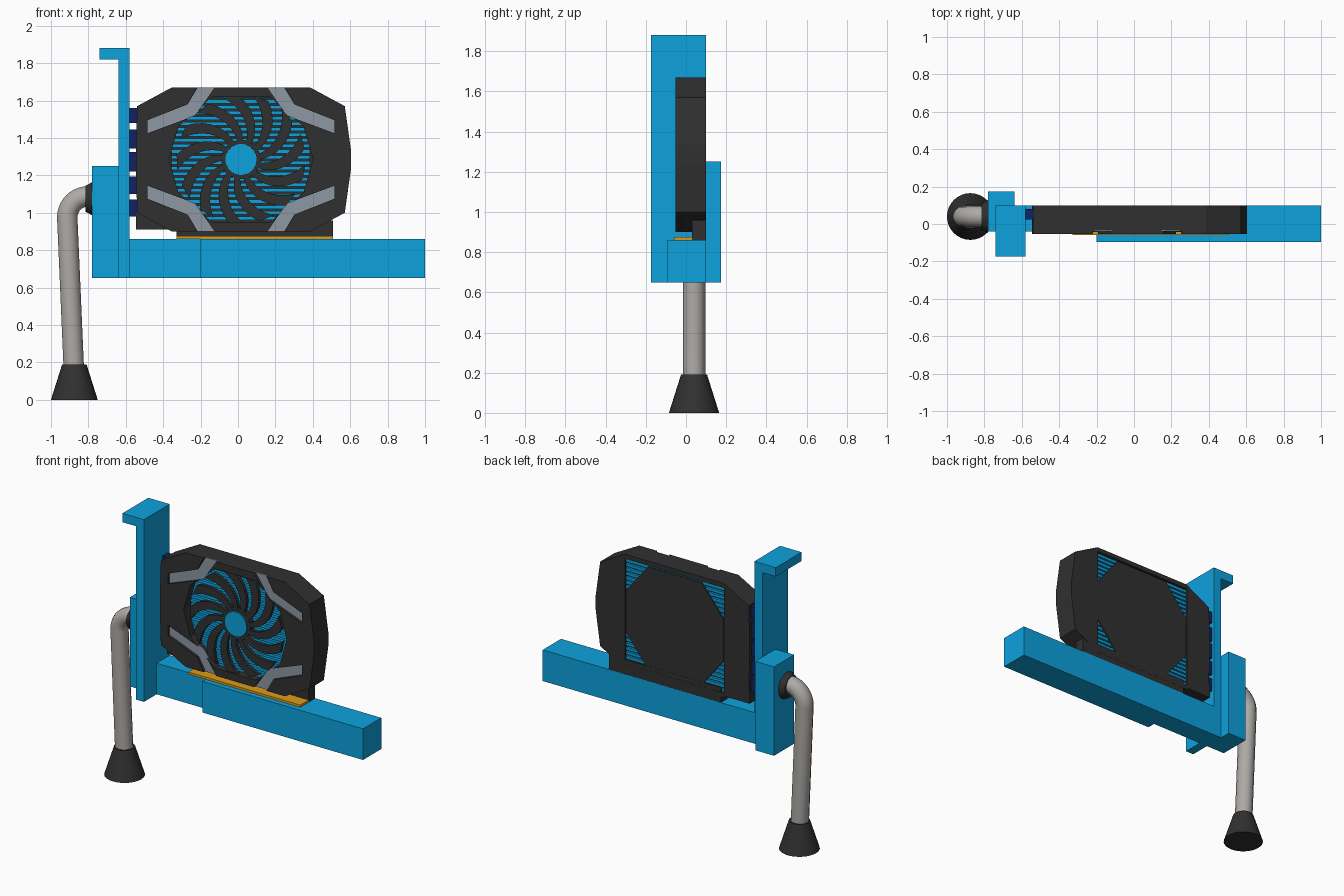
import bpy, bmesh, math
from mathutils import Matrix, Vector

if "Cube" in bpy.data.objects:
    bpy.data.objects.remove(bpy.data.objects["Cube"])


def mat(name, c):
    m = bpy.data.materials.new(name)
    m.diffuse_color = (*c, 1)
    m.use_nodes = True
    m.node_tree.nodes["Principled BSDF"].inputs["Base Color"].default_value = m.diffuse_color
    return m


BLUE = mat("blue", (0.004, 0.36, 0.73))
DARK = mat("charcoal", (0.03, 0.03, 0.03))
NAVY = mat("navy", (0.005, 0.016, 0.13))
GOLD = mat("gold", (0.72, 0.33, 0.01))
SILVER = mat("silver", (0.27, 0.31, 0.36))
PIPE = mat("pipe_grey", (0.42, 0.40, 0.38))
CX, CZ = 0.016, 1.285  # fan centre


def finish(name, bm, m):
    bmesh.ops.recalc_face_normals(bm, faces=bm.faces)
    me = bpy.data.meshes.new(name)
    bm.to_mesh(me)
    bm.free()
    me.materials.append(m)
    ob = bpy.data.objects.new(name, me)
    bpy.context.collection.objects.link(ob)
    return ob


def add_box(bm, x, y, z):
    size = Matrix.Diagonal((x[1] - x[0], y[1] - y[0], z[1] - z[0], 1))
    mid = Matrix.Translation((sum(x) / 2, sum(y) / 2, sum(z) / 2))
    bmesh.ops.create_cube(bm, size=1, matrix=mid @ size)


def box(name, x, y, z, m):
    bm = bmesh.new()
    add_box(bm, x, y, z)
    return finish(name, bm, m)


def add_prism(bm, pts, y0, y1):
    # (x, z) outline around the fan centre, extruded along y
    f = bm.faces.new([bm.verts.new((CX + x, y0, CZ + z)) for x, z in pts])
    r = bmesh.ops.extrude_face_region(bm, geom=[f])
    bmesh.ops.translate(bm, vec=(0, y1 - y0, 0),
                        verts=[v for v in r["geom"] if isinstance(v, bmesh.types.BMVert)])


def prism(name, outlines, y0, y1, m):
    bm = bmesh.new()
    for pts in outlines:
        add_prism(bm, pts, y0, y1)
    return finish(name, bm, m)


def quad_mirror(pts):
    # quarter outline, top to right, mirrored into a closed outline
    low = [(x, -z) for x, z in reversed(pts) if z > 0]
    right = pts + low
    return right + [(-x, z) for x, z in reversed(right)]


def cone(name, r1, r2, p0, p1, m, seg=32):
    p0, p1 = Vector(p0), Vector(p1)
    d = p1 - p0
    bm = bmesh.new()
    bmesh.ops.create_cone(bm, cap_ends=True, segments=seg, radius1=r1, radius2=r2, depth=d.length,
                          matrix=Matrix.Translation((p0 + p1) / 2) @ d.to_track_quat('Z', 'Y').to_matrix().to_4x4())
    return finish(name, bm, m)


def smooth(ob):
    bpy.ops.object.select_all(action='DESELECT')
    ob.select_set(True)
    bpy.context.view_layer.objects.active = ob
    bpy.ops.object.shade_smooth_by_angle(angle=math.radians(35))


def cut(ob, cutters):
    for c in cutters:
        mod = ob.modifiers.new("cut", 'BOOLEAN')
        mod.object, mod.operation, mod.solver = c, 'DIFFERENCE', 'EXACT'
    me = bpy.data.meshes.new_from_object(ob.evaluated_get(bpy.context.evaluated_depsgraph_get()))
    ob.modifiers.clear()
    ob.data = me
    me.materials.clear()
    me.materials.append(DARK)
    me.polygons.foreach_set("material_index", [0] * len(me.polygons))
    for c in cutters:
        bpy.data.objects.remove(c)


# Blue stand
box("upright_post", (-0.64, -0.58), (-0.175, 0.10), (0.65, 1.88), BLUE)
box("post_top_lip", (-0.74, -0.64), (-0.175, 0.10), (1.82, 1.88), BLUE)
box("pipe_bracket", (-0.78, -0.64), (-0.04, 0.175), (0.65, 1.25), BLUE)
box("beam_inner", (-0.58, -0.20), (-0.04, 0.10), (0.65, 0.86), BLUE)
box("beam_outer", (-0.20, 1.0), (-0.095, 0.10), (0.65, 0.86), BLUE)

# Pipe leg with elbow, flange and foot
cu = bpy.data.curves.new("pipe_leg", 'CURVE')
cu.dimensions = '3D'
cu.bevel_depth, cu.bevel_resolution, cu.use_fill_caps = 0.056, 5, True
sp = cu.splines.new('POLY')
path = [(-0.875, 0.1)] + [(-0.803 - 0.11 * math.cos(a), 0.975 + 0.112 * math.sin(a))
                          for a in [i * math.pi / 20 for i in range(11)]] + [(-0.785, 1.087)]
sp.points.add(len(path) - 1)
for p, (x, z) in zip(sp.points, path):
    p.co = (x, 0.04, z, 1)
cu.materials.append(PIPE)
tmp = bpy.data.objects.new("pipe_path", cu)
bpy.context.collection.objects.link(tmp)
pipe_mesh = bpy.data.meshes.new_from_object(tmp.evaluated_get(bpy.context.evaluated_depsgraph_get()))
bpy.data.objects.remove(tmp)
pipe = bpy.data.objects.new("pipe_leg", pipe_mesh)
bpy.context.collection.objects.link(pipe)
smooth(pipe)
smooth(cone("pipe_flange", 0.07, 0.088, (-0.815, 0.04, 1.075), (-0.78, 0.04, 1.075), DARK))
smooth(cone("pipe_foot", 0.125, 0.065, (-0.875, 0.04, 0), (-0.875, 0.04, 0.19), DARK))

# Card shroud: chamfered body, fan opening, strip recesses, open back
body = quad_mirror([(0.37, 0.385), (0.555, 0.285), (0.588, 0.05)])
body = [(max(x, -0.562), z) for x, z in body]
window = quad_mirror([(0.155, 0.335), (0.335, 0.175), (0.385, 0)])
strip = [(-0.50, 0.21), (-0.285, 0.295), (-0.23, 0.386), (-0.135, 0.386), (-0.245, 0.235), (-0.50, 0.14)]
strips = [[(sx * x, sz * z) for x, z in strip] for sx in (1, -1) for sz in (1, -1)]
recess = [[(x, z * 1.02 if abs(z) > 0.38 else z) for x, z in s] for s in strips]
shroud = prism("card_shroud", [body], -0.053, 0.10, DARK)
cut(shroud, [prism("window_cutter", [window], -0.2, 0.05, DARK),
             prism("strip_cutter", recess, -0.2, -0.035, DARK),
             box("back_cutter", (-0.355, 0.385), (0.0, 0.2), (0.93, 1.64), DARK)])
prism("silver_strips", strips, -0.037, -0.033, SILVER)

# Lower rear corner, edge tab and gold contacts
box("rear_corner", (-0.546, -0.355), (0.02, 0.10), (0.91, 1.0), DARK)
box("edge_tab", (-0.33, 0.507), (0.03, 0.099), (0.86, 0.96), DARK)
box("gold_contacts", (-0.33, 0.507), (-0.06, 0.03), (0.86, 0.875), GOLD)

# Heat sink slats and back plate
bm = bmesh.new()
for i in range(24):
    z = 0.932 + i * 0.0297
    add_box(bm, (-0.355, 0.385), (0.0, 0.09), (z, z + 0.019))
finish("heat_sink_slats", bm, BLUE)
box("heat_sink_core", (-0.355, 0.385), (0.03, 0.075), (0.93, 1.64), DARK)
prism("back_plate", [quad_mirror([(0.20, 0.345), (0.365, 0.14)])], 0.08, 0.098, DARK)

# Fan with swept blades and blue hub
N, R0, R1, SWEEP, STEPS = 13, 0.09, 0.345, 0.65, 8
blades = []
for k in range(N):
    a0 = k * math.tau / N
    edges = []
    for off, w in ((0, 0), (0.24, 0.06)):
        edges.append([])
        for i in range(STEPS + 1):
            t = i / STEPS
            r = R0 + (R1 - R0) * t
            a = a0 + SWEEP * t ** 1.3 + off + w * (1 - t)
            x, z = r * math.cos(a), r * math.sin(a)
            edges[-1].append((x, max(-0.338, min(0.338, z))))
    blades.append(edges[0] + edges[1][::-1])
prism("fan_blades", blades, -0.042, -0.02, DARK)
smooth(cone("fan_collar", 0.105, 0.105, (CX, 0.0, CZ), (CX, -0.042, CZ), DARK))
smooth(cone("fan_hub", 0.085, 0.083, (CX, 0.0, CZ), (CX, -0.05, CZ), BLUE, 40))

# Connector ports between card and post
bm = bmesh.new()
for z0, z1 in ((1.48, 1.56), (1.345, 1.445), (1.22, 1.325), (1.10, 1.195), (0.98, 1.07)):
    add_box(bm, (-0.58, -0.48), (0.025, 0.08), (z0, z1))
finish("connector_ports", bm, NAVY)
